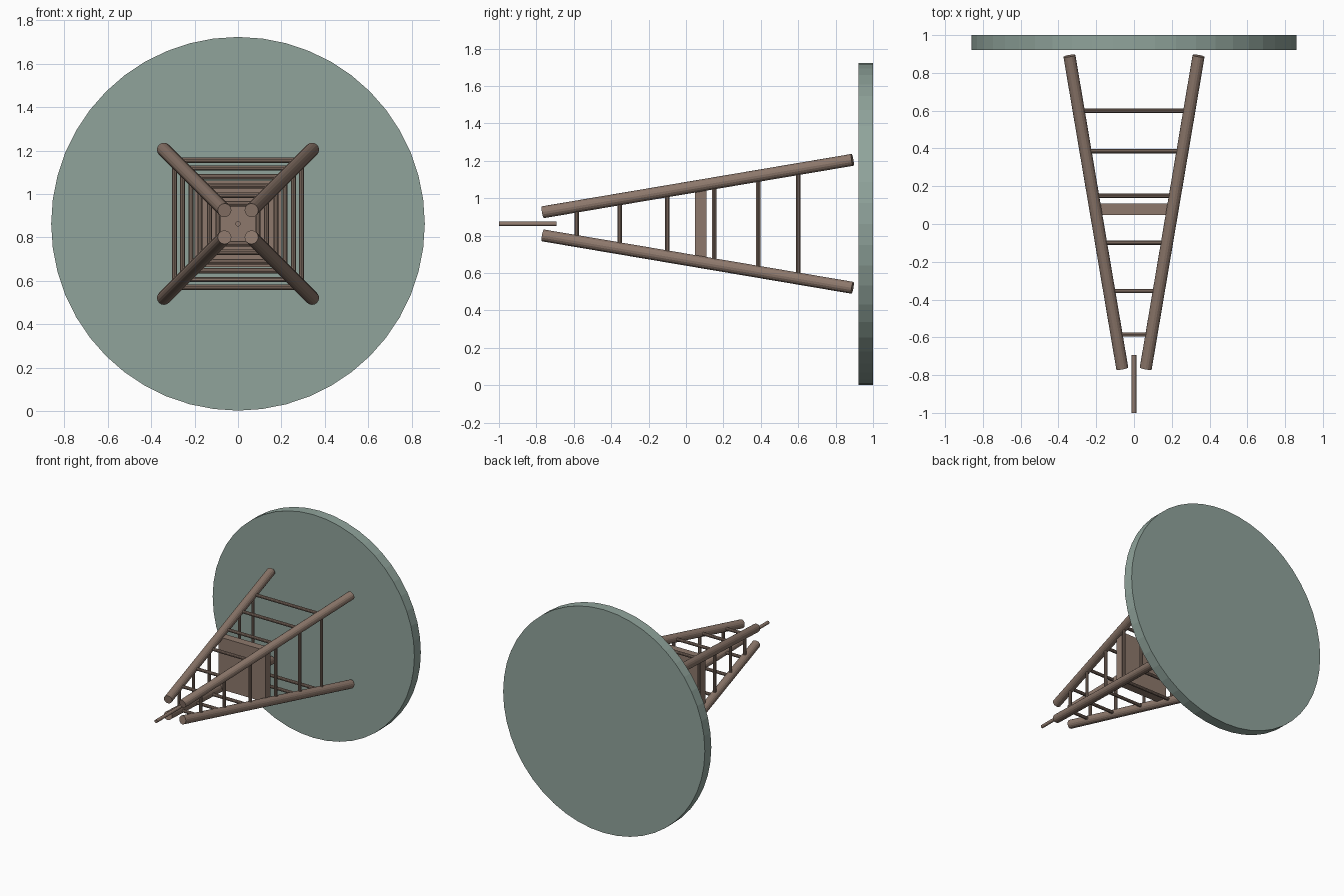
import bpy
from mathutils import Vector

if "Cube" in bpy.data.objects:
    bpy.data.objects.remove(bpy.data.objects["Cube"])

CZ = 0.863  # height of the central axis


def material(name, rgb):
    m = bpy.data.materials.new(name)
    m.diffuse_color = (*rgb, 1)
    m.use_nodes = True
    m.node_tree.nodes["Principled BSDF"].inputs["Base Color"].default_value = m.diffuse_color
    return m


WOOD = material("brown", (0.27, 0.19, 0.15))
GREEN = material("grey_green", (0.28, 0.37, 0.33))


def rod(name, a, b, r, sides, mat):
    a, b = Vector(a), Vector(b)
    bpy.ops.mesh.primitive_cylinder_add(vertices=sides, radius=r, depth=(b - a).length,
                                        location=(a + b) / 2)
    o = bpy.context.object
    o.name = name
    o.rotation_euler = (b - a).to_track_quat('Z', 'Y').to_euler()
    o.data.materials.append(mat)
    return o


Y0, Y1, D0, D1 = -0.765, 0.89, 0.062, 0.342


def spread(y):
    # distance of the leg axis from the centre at depth y
    return D0 + (D1 - D0) * (y - Y0) / (Y1 - Y0)


# Round top disc
rod("table_disc", (0, 0.921, CZ), (0, 1.0, CZ), 0.861, 48, GREEN)

# Four splayed legs
for sx in (-1, 1):
    for sz in (-1, 1):
        rod("leg", (sx * D0, Y0, CZ + sz * D0), (sx * D1, Y1, CZ + sz * D1), 0.032, 16, WOOD)

# Square rings of rungs between the legs
for y in (0.60, 0.385, 0.15, -0.10, -0.355, -0.585):
    d = spread(y)
    for s in (-1, 1):
        rod("cross_rung", (-d, y, CZ + s * d), (d, y, CZ + s * d), 0.012, 10, WOOD)
        rod("upright_rung", (s * d, y, CZ - d), (s * d, y, CZ + d), 0.012, 10, WOOD)

# Square plate in the middle of the frame
bpy.ops.mesh.primitive_cube_add(size=1, location=(0, 0.078, CZ))
plate = bpy.context.object
plate.name = "middle_plate"
plate.scale = (0.4, 0.062, 0.4)
plate.data.materials.append(WOOD)

# Thin centre pin at the narrow end
rod("centre_pin", (0, -1.0, CZ), (0, -0.693, CZ), 0.0125, 12, WOOD)
